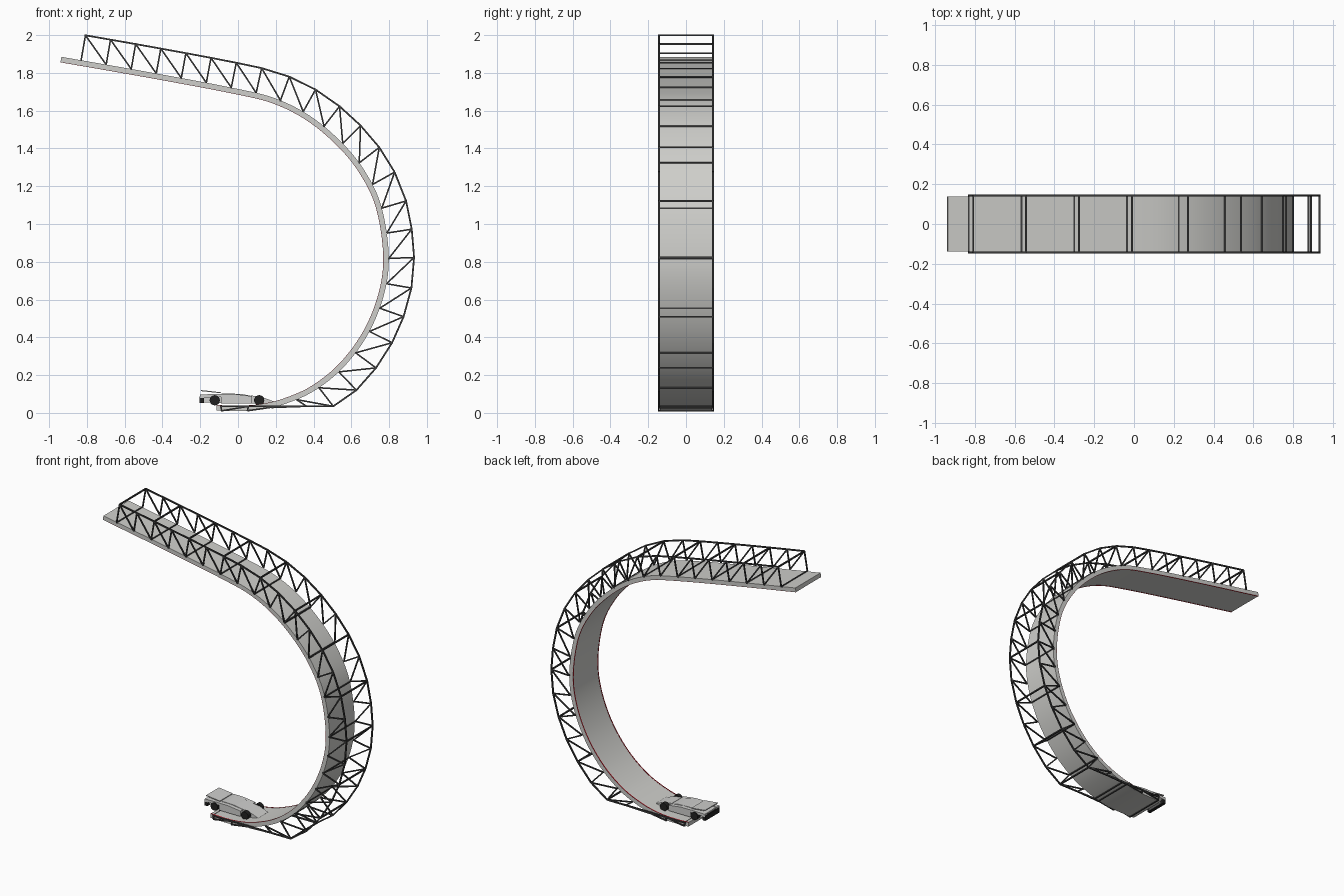
import bpy, bmesh, math
from mathutils import Vector, Matrix

old = bpy.data.objects.get("Cube")
if old:
    bpy.data.objects.remove(old, do_unlink=True)


def material(name, color):
    mat = bpy.data.materials.new(name)
    mat.use_nodes = True
    mat.diffuse_color = (*color, 1)
    for node in mat.node_tree.nodes:
        if node.type == 'BSDF_PRINCIPLED':
            node.inputs["Base Color"].default_value = (*color, 1)
    return mat


GREY = material("track grey", (0.62, 0.62, 0.595))
BODY = material("body grey", (0.62, 0.62, 0.61))
FRAME = material("frame charcoal", (0.045, 0.045, 0.045))
BLACK = material("tyre black", (0.015, 0.015, 0.015))
RED = material("edge red", (0.5, 0.01, 0.02))


def finish(name, bm, mat, smooth=False):
    bmesh.ops.recalc_face_normals(bm, faces=bm.faces)
    mesh = bpy.data.meshes.new(name)
    bm.to_mesh(mesh)
    bm.free()
    mesh.materials.append(mat)
    obj = bpy.data.objects.new(name, mesh)
    bpy.context.collection.objects.link(obj)
    if smooth:
        bpy.ops.object.select_all(action='DESELECT')
        obj.select_set(True)
        bpy.context.view_layer.objects.active = obj
        bpy.ops.object.shade_smooth_by_angle(angle=math.radians(35))
    return obj


# Outer edge of the track, seen from the front
KEYS = [Vector((x, 0, z)) for x, z in [
    (-.935, 1.885), (-.45, 1.80), (-.01, 1.717), (.2, 1.664), (.38, 1.573),
    (.54, 1.441), (.665, 1.29), (.757, 1.1), (.798, .84), (.774, .63),
    (.69, .42), (.56, .243), (.406, .118), (.25, .048), (.12, .017),
    (0, .009), (-.115, .012)]]


def smooth_path(keys, steps=6):
    ends = [keys[0] * 2 - keys[1]] + keys + [keys[-1] * 2 - keys[-2]]
    pts = []
    for a, b, c, d in zip(ends, ends[1:], ends[2:], ends[3:]):
        for k in range(steps):
            t = k / steps
            pts.append(b + (c - a) * t / 2 + (a * 2 - b * 5 + c * 4 - d) * t**2 / 2
                       + (b * 3 - a - c * 3 + d) * t**3 / 2)
    return pts + [keys[-1]]


PATH = smooth_path(KEYS)
NORMALS = []
for i in range(len(PATH)):
    t = (PATH[min(i + 1, len(PATH) - 1)] - PATH[max(i - 1, 0)]).normalized()
    NORMALS.append(Vector((-t.z, 0, t.x)))


def sweep(name, low, high, y0, y1, mat):
    """Rectangular section carried along the path."""
    bm = bmesh.new()
    rings = []
    for p, n in zip(PATH, NORMALS):
        rings.append([bm.verts.new(p + n * d + Vector((0, y, 0)))
                      for d, y in ((low, y0), (low, y1), (high, y1), (high, y0))])
    for a, b in zip(rings, rings[1:]):
        for k in range(4):
            m = (k + 1) % 4
            bm.faces.new((a[k], a[m], b[m], b[k]))
    bm.faces.new(rings[0])
    bm.faces.new(rings[-1])
    return finish(name, bm, mat, True)


# Track and the red lines along its inner surface
sweep("track", -.028, 0, -.138, .138, GREY)
for side, label in ((1, "left"), (-1, "right")):
    sweep("edge_line_" + label, -.0295, -.027, side * .131, side * .1375, RED)


def at_length(s):
    for a, b, n in zip(PATH, PATH[1:], NORMALS):
        step = (b - a).length
        if s <= step:
            return a.lerp(b, s / step), n
        s -= step
    return PATH[-1], NORMALS[-1]


def bar(bm, a, b, width):
    axis = b - a
    if axis.length < .001:
        return
    turn = axis.to_track_quat('Z', 'Y').to_matrix().to_4x4()
    size = Matrix.Diagonal((width, width, axis.length, 1))
    bmesh.ops.create_cube(bm, size=1, matrix=Matrix.Translation((a + b) / 2) @ turn @ size)


# Truss nodes: inner ones on the track, outer ones held above the ground
inner, outer = [], []
for i in range(27):
    p, n = at_length(.106 + .1347 * i)
    q = p + n * .134
    inner.append(Vector((p.x, 0, max(p.z, .011))))
    outer.append(Vector((q.x, 0, max(q.z, .035))))

# Truss sides
HALF = .143
for side, label in ((1, "left"), (-1, "right")):
    shift = Vector((0, side * HALF, 0))
    bm = bmesh.new()
    for i in range(len(inner)):
        bar(bm, inner[i] + shift, outer[i] + shift, .008)
        if i + 1 < len(inner):
            bar(bm, outer[i] + shift, inner[i + 1] + shift, .008)
            bar(bm, outer[i] + shift, outer[i + 1] + shift, .009)
    finish("truss_" + label, bm, FRAME)

# Cross bars on every second node
bm = bmesh.new()
for p in inner[::2] + outer[::2]:
    bar(bm, p - Vector((0, HALF, 0)), p + Vector((0, HALF, 0)), .009)
finish("cross_bars", bm, FRAME)


def prism(name, profile, y0, y1, mat):
    """Side profile in x and z, extruded across the car."""
    bm = bmesh.new()
    face = bm.faces.new([bm.verts.new((x, y0, z)) for x, z in profile])
    new = bmesh.ops.extrude_face_region(bm, geom=[face])["geom"]
    bmesh.ops.translate(bm, vec=(0, y1 - y0, 0),
                        verts=[v for v in new if isinstance(v, bmesh.types.BMVert)])
    return finish(name, bm, mat)


# Car body
prism("car_body", [(-.195, .055), (.08, .05), (.08, .088), (.02, .1),
                   (-.06, .103), (-.195, .095)], -.055, .055, BODY)
prism("car_nose", [(.07, .05), (.185, .05), (.192, .06), (.13, .083), (.07, .092)],
      -.055, .055, BODY)
prism("rear_bumper", [(-.203, .052), (-.18, .052), (-.18, .086), (-.203, .086)],
      -.078, .078, BLACK)
prism("rear_wing", [(-.195, .115), (-.09, .104), (-.09, .109), (-.195, .121)],
      -.07, .07, BODY)
for side, label in ((1, "left"), (-1, "right")):
    prism("side_pod_" + label, [(-.09, .05), (.075, .05), (.075, .088), (-.02, .1), (-.09, .1)],
          side * .05, side * .082, BODY)
    prism("rear_fender_" + label, [(-.2, .078), (-.085, .085), (-.085, .1), (-.2, .098)],
          side * .05, side * .08, BODY)
    # Wheels
    for x, place in ((.112, "front"), (-.123, "rear")):
        bm = bmesh.new()
        bmesh.ops.create_cone(
            bm, cap_ends=True, segments=20, radius1=.027, radius2=.027, depth=.03,
            matrix=Matrix.Translation((x, side * .072, .067)) @ Matrix.Rotation(math.pi / 2, 4, 'X'))
        finish("wheel_" + place + "_" + label, bm, BLACK, True)
